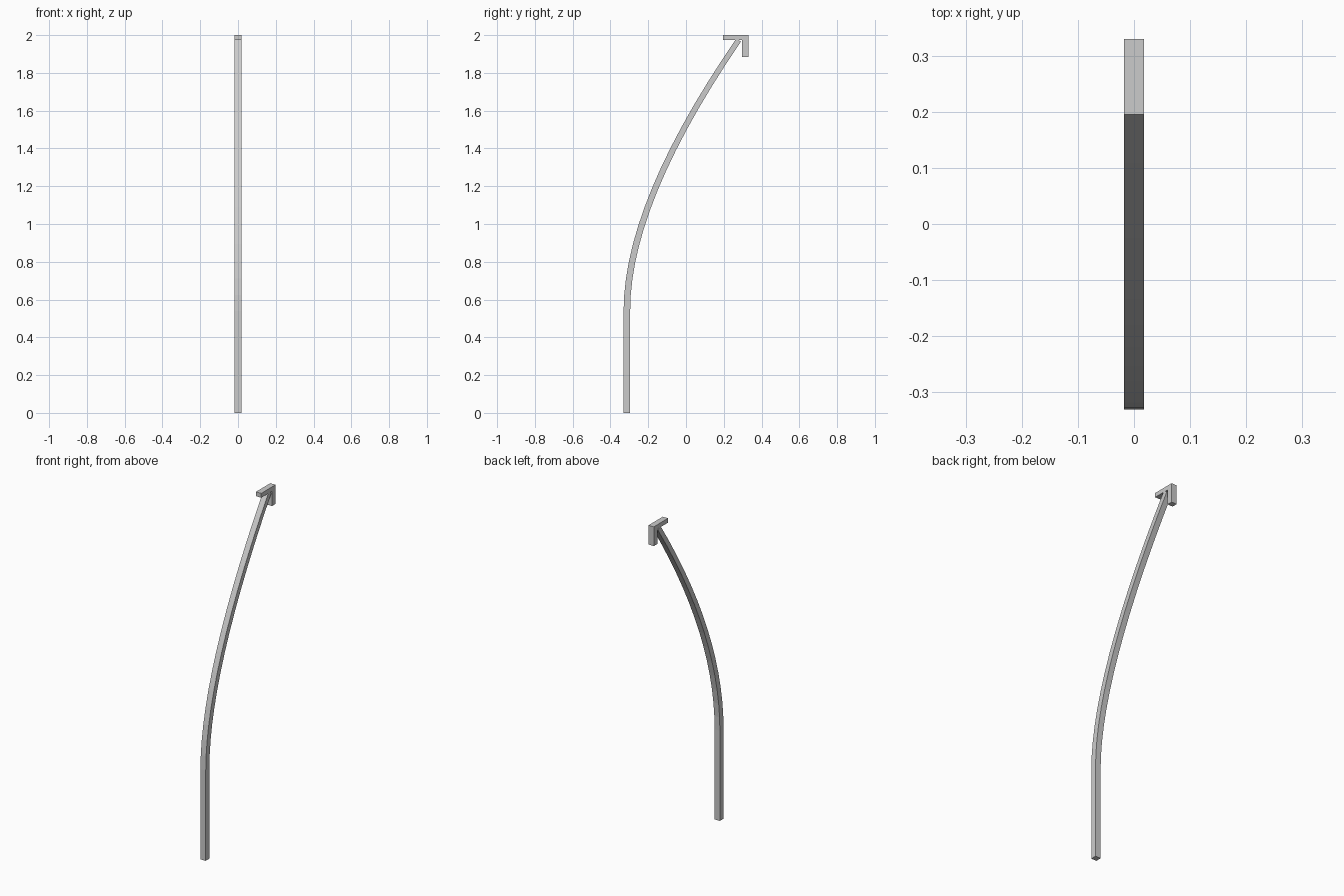
import bpy, bmesh
from mathutils import Vector

if "Cube" in bpy.data.objects:
    bpy.data.objects.remove(bpy.data.objects["Cube"])

HALF = 0.0175  # half width of every bar along x


def extrude_outline(name, outline):
    """Solid made from a (y, z) outline, extruded across x."""
    bm = bmesh.new()
    face = bm.faces.new([bm.verts.new((-HALF, y, z)) for y, z in outline])
    new = bmesh.ops.extrude_face_region(bm, geom=[face])
    verts = [g for g in new["geom"] if isinstance(g, bmesh.types.BMVert)]
    bmesh.ops.translate(bm, verts=verts, vec=(2 * HALF, 0, 0))
    bmesh.ops.recalc_face_normals(bm, faces=bm.faces)
    mesh = bpy.data.meshes.new(name)
    bm.to_mesh(mesh)
    bm.free()
    obj = bpy.data.objects.new(name, mesh)
    bpy.context.collection.objects.link(obj)
    return obj


# Shaft centre line: straight foot, then a curve leaning back
a, b, c = Vector((-0.313, 0.54)), Vector((-0.313, 1.12)), Vector((0.297, 2.0))
STEPS = 14
left, right = [(a.x - HALF, 0)], [(a.x + HALF, 0)]
for i in range(STEPS + 1):
    t = i / STEPS * 0.985
    p = a * (1 - t) ** 2 + b * (2 * t * (1 - t)) + c * t ** 2
    d = ((b - a) * (1 - t) + (c - b) * t).normalized()
    n = Vector((d.y, -d.x)) * (HALF - 0.003 * t)
    left.append(tuple(p - n))
    right.append(tuple(p + n))
extrude_outline("shaft", left + right[::-1])

# Arrow head: one L-shaped piece with a level arm and a hanging arm
extrude_outline("arrow_head", [(0.195, 2.0), (0.33, 2.0), (0.33, 1.885),
                               (0.297, 1.885), (0.297, 1.974), (0.195, 1.974)])
